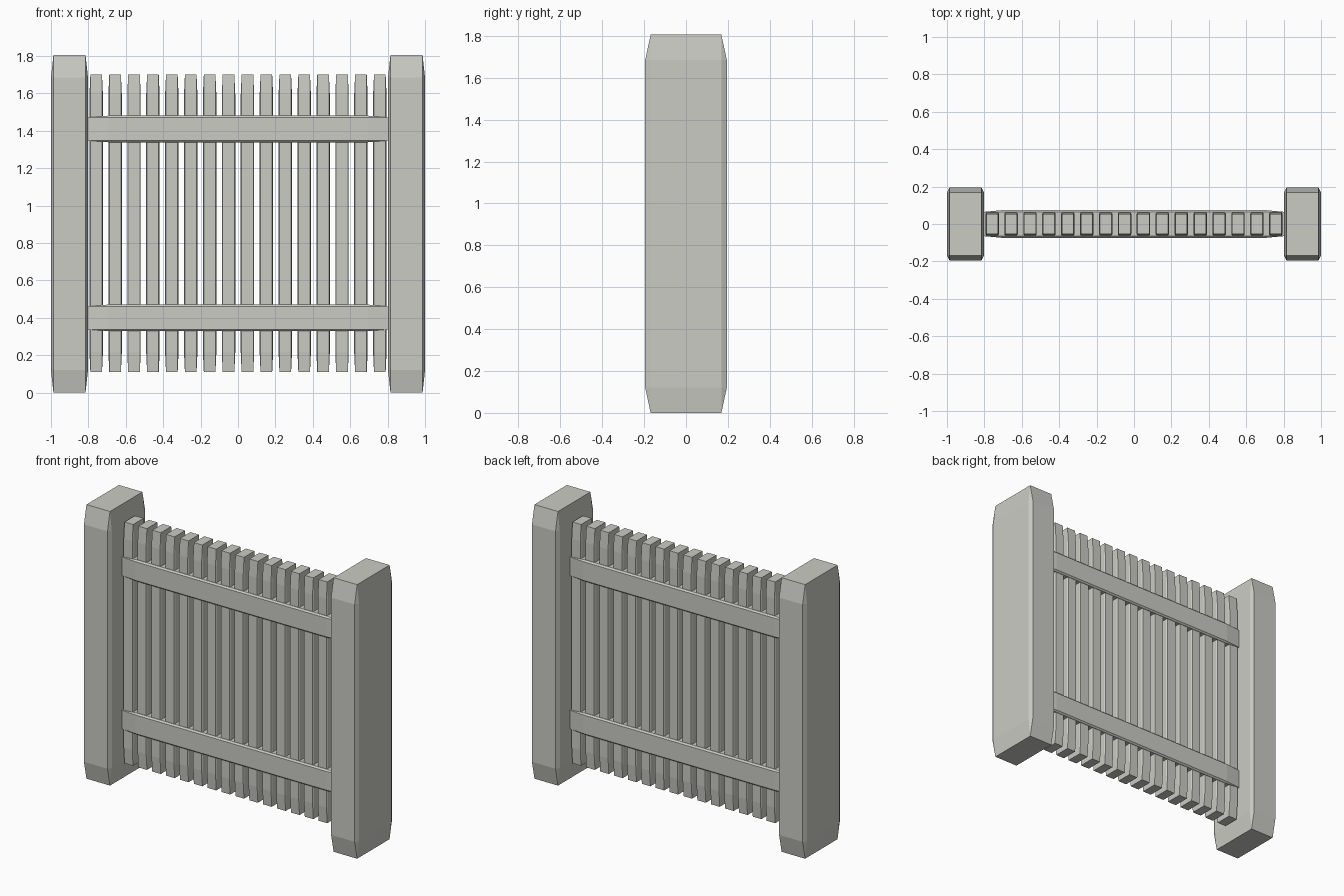
import bpy, bmesh
from mathutils import Vector

cube = bpy.data.objects.get("Cube")
if cube:
    bpy.data.objects.remove(cube)

# Single flat stone colour
stone = bpy.data.materials.new("warm_grey")
stone.use_nodes = True
COLOUR = (0.6, 0.6, 0.56, 1)
stone.diffuse_color = COLOUR
stone.node_tree.nodes["Principled BSDF"].inputs["Base Color"].default_value = COLOUR

BEVEL = 0.067  # share of each side taken by the chamfer


def chamfered_block(name, centre, size):
    """Unit cube chamfered first, then stretched, so long sides get long tapers."""
    bm = bmesh.new()
    bmesh.ops.create_cube(bm, size=1)
    bmesh.ops.bevel(bm, geom=bm.edges[:], offset=BEVEL, segments=1,
                    affect='EDGES', profile=0.5)
    bmesh.ops.scale(bm, vec=Vector(size), verts=bm.verts)
    mesh = bpy.data.meshes.new(name)
    bm.to_mesh(mesh)
    bm.free()
    mesh.materials.append(stone)
    obj = bpy.data.objects.new(name, mesh)
    obj.location = centre
    bpy.context.collection.objects.link(obj)
    return obj


# End posts
for side, x in (("left", 0.901), ("right", -0.901)):
    chamfered_block(side + "_post", (x, 0, 0.903), (0.198, 0.39, 1.806))

# Horizontal rails
for level, z in (("lower", 0.4), ("upper", 1.41)):
    chamfered_block(level + "_rail", (0, 0, z), (1.604, 0.15, 0.142))

# Row of upright slats passing through the rails
COUNT, SPACING = 16, 0.1011
for i in range(COUNT):
    x = (i - (COUNT - 1) / 2) * SPACING
    chamfered_block(f"slat_{i + 1}", (x, 0, 0.905), (0.072, 0.125, 1.59))
